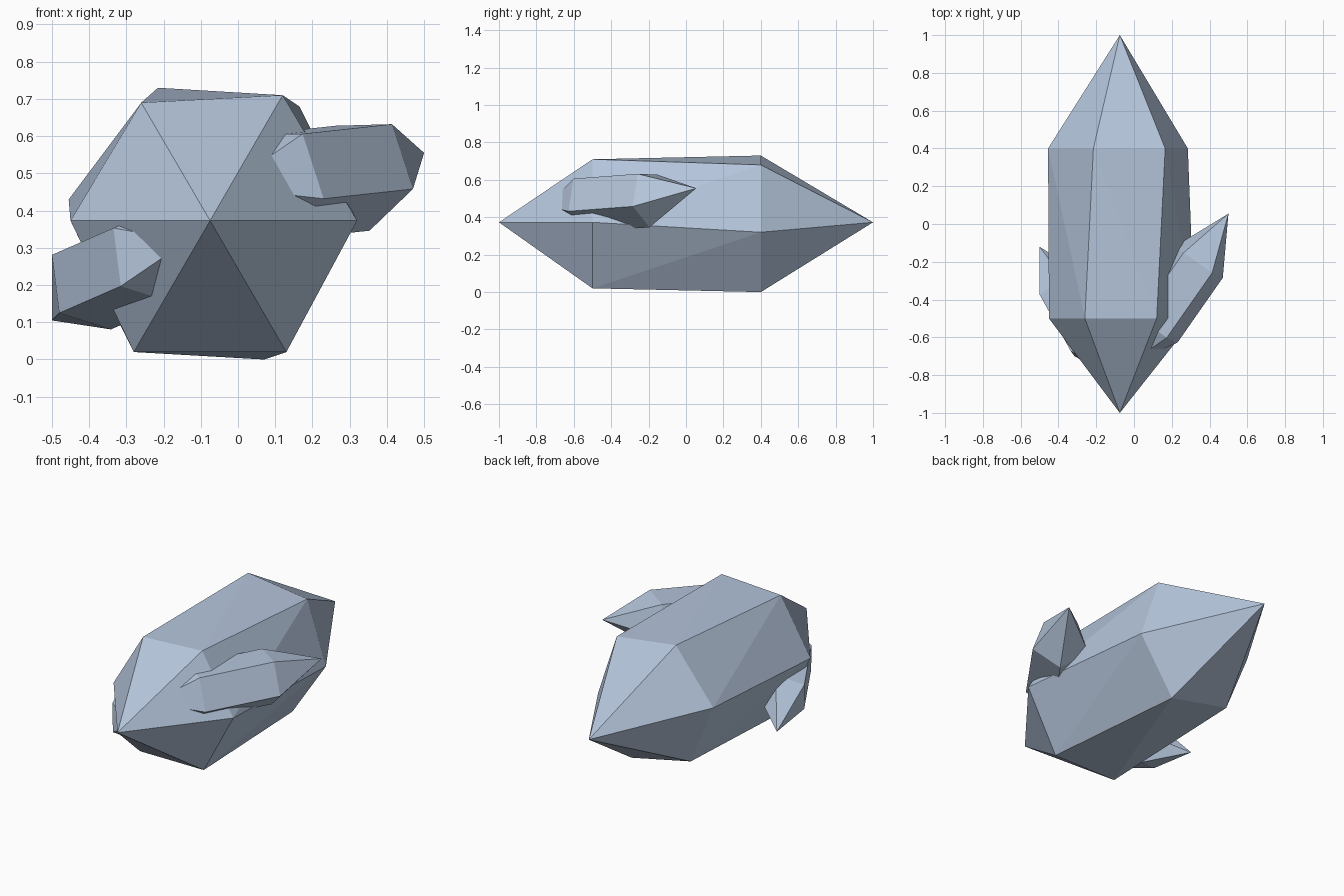
import bpy, bmesh, math
from mathutils import Vector, Matrix

cube = bpy.data.objects.get("Cube")
if cube:
    bpy.data.objects.remove(cube, do_unlink=True)

# Pale blue crystal material
COLOR = (0.46, 0.56, 0.71, 1)
crystal_blue = bpy.data.materials.new("pale_blue_crystal")
crystal_blue.use_nodes = True
crystal_blue.diffuse_color = COLOR
shader = crystal_blue.node_tree.nodes["Principled BSDF"]
shader.inputs["Base Color"].default_value = COLOR
shader.inputs["Roughness"].default_value = 0.6


def build_crystal(name, front_tip, front_ring, back_ring, back_tip):
    """Double-pointed faceted crystal from two tips and two matching rings."""
    bm = bmesh.new()
    tip_a, tip_b = bm.verts.new(front_tip), bm.verts.new(back_tip)
    ring_a = [bm.verts.new(p) for p in front_ring]
    ring_b = [bm.verts.new(p) for p in back_ring]
    count = len(ring_a)
    for i in range(count):
        j = (i + 1) % count
        bm.faces.new((tip_a, ring_a[i], ring_a[j]))
        bm.faces.new((ring_a[i], ring_b[j], ring_a[j]))
        bm.faces.new((ring_a[i], ring_b[i], ring_b[j]))
        bm.faces.new((tip_b, ring_b[j], ring_b[i]))
    bmesh.ops.recalc_face_normals(bm, faces=bm.faces)
    mesh = bpy.data.meshes.new(name)
    bm.to_mesh(mesh)
    bm.free()
    mesh.materials.append(crystal_blue)
    obj = bpy.data.objects.new(name, mesh)
    bpy.context.collection.objects.link(obj)
    return obj


def build_shard(name, back_tip, center, corner, shaft, sides=5):
    """Regular-sided shard: the back ring is turned about the shaft direction."""
    center, shaft = Vector(center), Vector(shaft)
    spoke = Vector(corner) - center
    back_ring = [center + Matrix.Rotation(math.tau * i / sides, 3, shaft) @ spoke
                 for i in range(sides)]
    front_ring = [p - shaft for p in back_ring]
    front_tip = center - shaft * 1.55
    return build_crystal(name, front_tip, front_ring, back_ring, back_tip)


# Large six-sided crystal, slightly twisted; (x, z) outlines counter-clockwise
front_outline = [(0.32, 0.373), (0.12, 0.71), (-0.26, 0.69),
                 (-0.45, 0.373), (-0.28, 0.02), (0.13, 0.02)]
back_outline = [(0.285, 0.32), (0.165, 0.68), (-0.215, 0.73),
                (-0.455, 0.43), (-0.31, 0.08), (0.07, 0)]
build_crystal("main_crystal", (-0.075, -1, 0.373),
              [(x, -0.5, z) for x, z in front_outline],
              [(x, 0.4, z) for x, z in back_outline],
              (-0.075, 1, 0.373))

# Two smaller five-sided shards growing out of the sides
build_shard("left_shard", (0.5, 0.055, 0.555), (0.335, -0.215, 0.502),
            (0.47, -0.285, 0.458), (0.24, 0.343, 0.026))
build_shard("right_shard", (-0.5, -0.12, 0.105), (-0.394, -0.333, 0.206),
            (-0.48, -0.4, 0.125), (-0.165, 0.3, -0.072))
